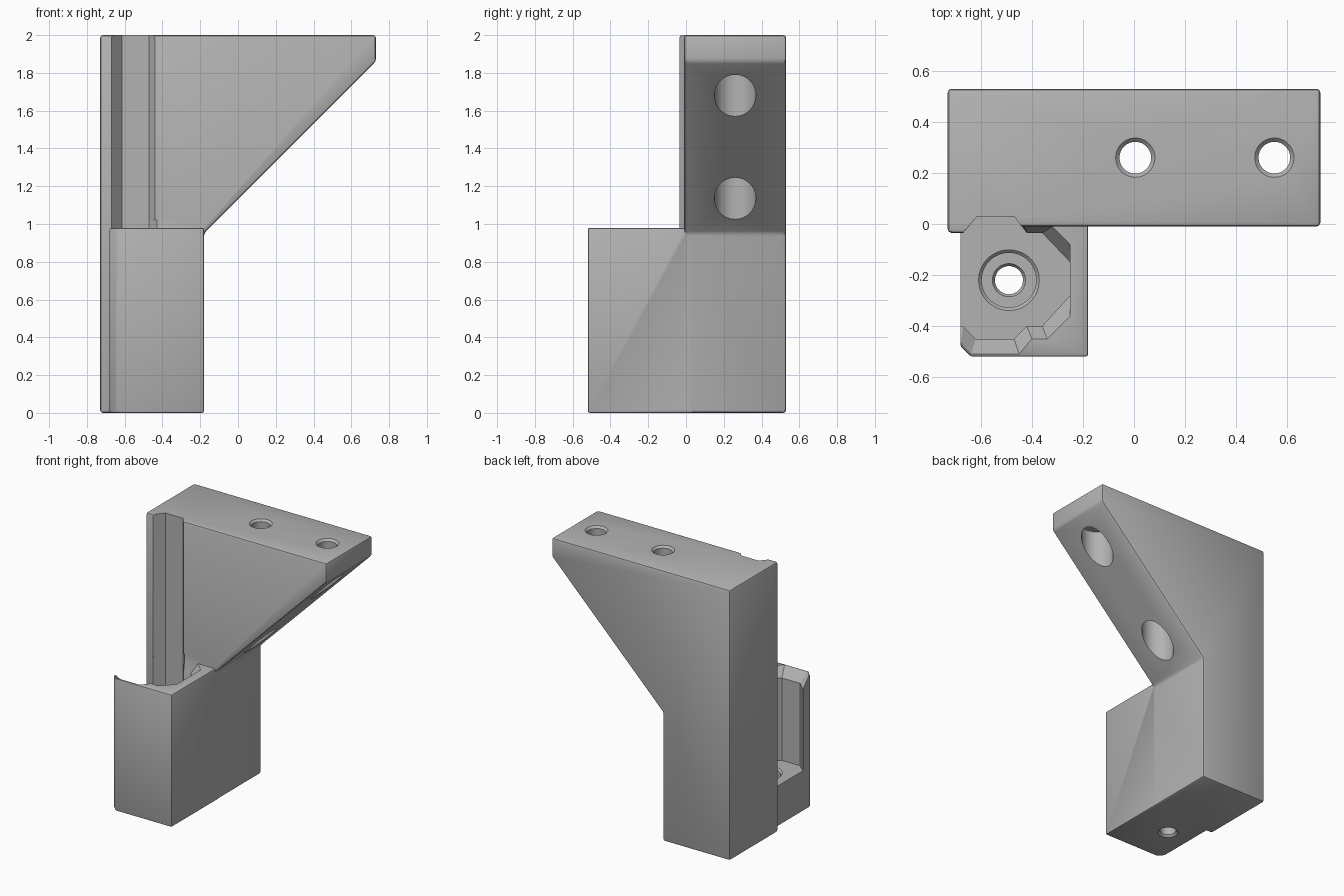
import bpy, bmesh
from mathutils import Vector

cube = bpy.data.objects.get("Cube")
if cube:
    bpy.data.objects.remove(cube, do_unlink=True)

grey = bpy.data.materials.new("plain grey")
grey.use_nodes = True
COLOUR = (0.45, 0.45, 0.45, 1)
grey.diffuse_color = COLOUR
grey.node_tree.nodes["Principled BSDF"].inputs["Base Color"].default_value = COLOUR


def loft(name, rings):
    """Solid through a list of matching rings of 3D points."""
    bm = bmesh.new()
    loops = [[bm.verts.new(p) for p in ring] for ring in rings]
    for a, b in zip(loops, loops[1:]):
        for i in range(len(a)):
            j = (i + 1) % len(a)
            bm.faces.new((a[i], a[j], b[j], b[i]))
    bm.faces.new(loops[0])
    bm.faces.new(loops[-1])
    bmesh.ops.recalc_face_normals(bm, faces=bm.faces)
    mesh = bpy.data.meshes.new(name)
    bm.to_mesh(mesh)
    bm.free()
    mesh.materials.append(grey)
    ob = bpy.data.objects.new(name, mesh)
    bpy.context.collection.objects.link(ob)
    return ob


def column(name, outline, z0, z1):
    return loft(name, [[(x, y, z) for x, y in outline] for z in (z0, z1)])


def turned(name, x, y, steps, sides=48):
    """Round cutter from (radius, height) steps."""
    ring = [Vector((1, 0, 0)) for _ in range(sides)]
    from math import cos, sin, tau
    ring = [(cos(tau * i / sides), sin(tau * i / sides)) for i in range(sides)]
    return loft(name, [[(x + r * c, y + r * s, z) for c, s in ring] for r, z in steps])


def apply(ob, mod):
    bpy.context.view_layer.objects.active = ob
    bpy.ops.object.modifier_apply(modifier=mod.name)


def bevel(ob, width):
    m = ob.modifiers.new("soft edges", "BEVEL")
    m.width, m.segments, m.limit_method = width, 2, "ANGLE"
    apply(ob, m)


def combine(ob, other, operation):
    m = ob.modifiers.new("join", "BOOLEAN")
    m.object, m.operation, m.solver = other, operation, "EXACT"
    apply(ob, m)
    bpy.data.objects.remove(other, do_unlink=True)


# Upright arm with sloped underside
arm = [(-0.73, 0), (-0.18, 0), (-0.18, 0.95), (0.73, 1.86), (0.73, 2), (-0.73, 2)]
bracket = loft("bracket", [[(x, y, z) for x, z in arm] for y in (-0.01, 0.53)])
bevel(bracket, 0.015)

# Raised lip down the left front edge
lip = column("lip", [(-0.73, -0.035), (-0.55, -0.035), (-0.55, 0.1), (-0.73, 0.1)], 0, 2)
bevel(lip, 0.015)
combine(bracket, lip, "UNION")

# Lower socket block
block = column("block", [(-0.68, 0.04), (-0.68, -0.48), (-0.64, -0.52),
                         (-0.18, -0.52), (-0.18, 0.04)], 0, 0.98)
bevel(block, 0.01)
combine(bracket, block, "UNION")

# Rail socket with a flared mouth, open to the left
low = [(-0.75, -0.036), (-0.67, -0.036), (-0.615, 0.03), (-0.47, 0.03), (-0.42, -0.035),
       (-0.36, -0.035), (-0.25, -0.15), (-0.25, -0.28), (-0.36, -0.4), (-0.42, -0.4),
       (-0.47, -0.45), (-0.62, -0.45), (-0.67, -0.4), (-0.75, -0.4)]
mouth = low[:4] + [(-0.43, -0.01), (-0.32, -0.01), (-0.25, -0.08), (-0.25, -0.36),
                   (-0.34, -0.45), (-0.4, -0.45), (-0.45, -0.51), (-0.64, -0.51),
                   (-0.68, -0.47), (-0.75, -0.47)]
levels = [(low, 0.3), (low, 0.91), (mouth, 0.98), (mouth, 1.02)]
combine(bracket, loft("socket", [[(x, y, z) for x, y in o] for o, z in levels]), "DIFFERENCE")

# Shallow channel up the front of the arm
channel = [(-0.685, -0.052), (-0.615, 0.03), (-0.47, 0.03), (-0.41, -0.052)]
combine(bracket, column("channel", channel, 0.95, 2.1), "DIFFERENCE")

# Two mounting holes through the arm, wide from below
for x in (0.005, 0.55):
    steps = [(0.11, 0.8), (0.11, 1.86), (0.062, 1.86), (0.062, 1.985), (0.078, 2.001), (0.078, 2.1)]
    combine(bracket, turned("mount_hole", x, 0.26, steps), "DIFFERENCE")

# Screw hole in the socket floor
steps = [(0.07, -0.1), (0.07, -0.001), (0.055, 0.014), (0.055, 0.16), (0.065, 0.175),
         (0.107, 0.175), (0.107, 0.288), (0.12, 0.301), (0.12, 0.4)]
combine(bracket, turned("screw_hole", -0.49, -0.22, steps), "DIFFERENCE")

for ob in bpy.context.selected_objects:
    ob.select_set(False)
bracket.select_set(True)
bpy.context.view_layer.objects.active = bracket
bpy.ops.object.shade_smooth_by_angle(angle=0.5)
